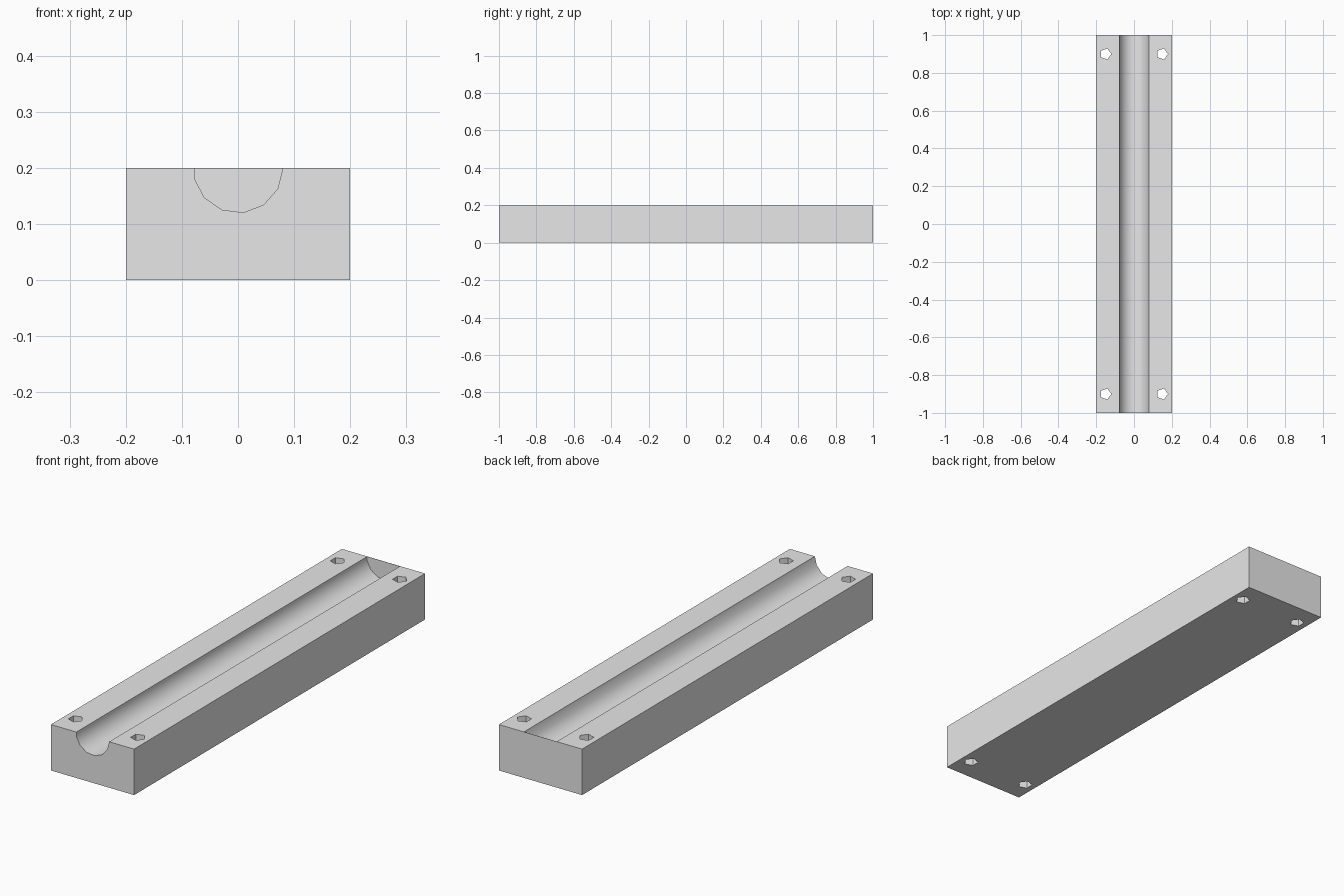
import bpy
import bmesh
from math import cos, sin, tau, radians
from mathutils import Vector

if "Cube" in bpy.data.objects:
    bpy.data.objects.remove(bpy.data.objects["Cube"], do_unlink=True)

WIDTH, LENGTH, HEIGHT = 0.4, 2.0, 0.2
GROOVE_RADIUS, GROOVE_SIDES = 0.08, 13
HOLE_RADIUS, HOLE_SIDES = 0.03, 5
END_WALL = 0.001

grey = bpy.data.materials.new("light_grey")
grey.use_nodes = True
grey.diffuse_color = (0.8, 0.8, 0.8, 1)
grey.node_tree.nodes["Principled BSDF"].inputs["Base Color"].default_value = (0.8, 0.8, 0.8, 1)


def prism(name, outline, sweep):
    """Extrude a closed outline along a sweep vector."""
    bm = bmesh.new()
    face = bm.faces.new([bm.verts.new(p) for p in outline])
    result = bmesh.ops.extrude_face_region(bm, geom=[face], use_keep_orig=True)
    moved = [g for g in result["geom"] if isinstance(g, bmesh.types.BMVert)]
    bmesh.ops.translate(bm, verts=moved, vec=Vector(sweep))
    bmesh.ops.recalc_face_normals(bm, faces=bm.faces)
    mesh = bpy.data.meshes.new(name)
    bm.to_mesh(mesh)
    bm.free()
    mesh.materials.append(grey)
    obj = bpy.data.objects.new(name, mesh)
    bpy.context.collection.objects.link(obj)
    return obj


def ring(radius, sides):
    """Corners of a regular polygon, the first one on the +x side."""
    return [(radius * cos(tau * i / sides), radius * sin(tau * i / sides)) for i in range(sides)]


# Solid block
w, l = WIDTH / 2, LENGTH / 2
block = prism("grooved_block", [(-w, -l, 0), (w, -l, 0), (w, l, 0), (-w, l, 0)], (0, 0, HEIGHT))

# Long groove, open at the front and closed by a thin wall at the back
groove = [(x, -l - 0.1, HEIGHT - z) for x, z in ring(GROOVE_RADIUS, GROOVE_SIDES)]
cutters = [prism("groove_cutter", groove, (0, LENGTH + 0.1 - END_WALL, 0))]

# Corner bolt holes, right through the block
for cx in (-0.15, 0.15):
    for cy in (-0.9, 0.9):
        hole = [(cx + x, cy + y, -0.1) for x, y in ring(HOLE_RADIUS, HOLE_SIDES)]
        cutters.append(prism("hole_cutter", hole, (0, 0, HEIGHT + 0.2)))

# Cut the block, then drop the cutters
bpy.ops.object.select_all(action="DESELECT")
block.select_set(True)
bpy.context.view_layer.objects.active = block
for cutter in cutters:
    cutter.hide_render = True
    mod = block.modifiers.new("cut", "BOOLEAN")
    mod.operation = "DIFFERENCE"
    mod.solver = "EXACT"
    mod.object = cutter
    bpy.ops.object.modifier_apply(modifier=mod.name)
    bpy.data.objects.remove(cutter, do_unlink=True)

# Smooth groove, sharp edges elsewhere
bpy.ops.object.shade_smooth_by_angle(angle=radians(35))
